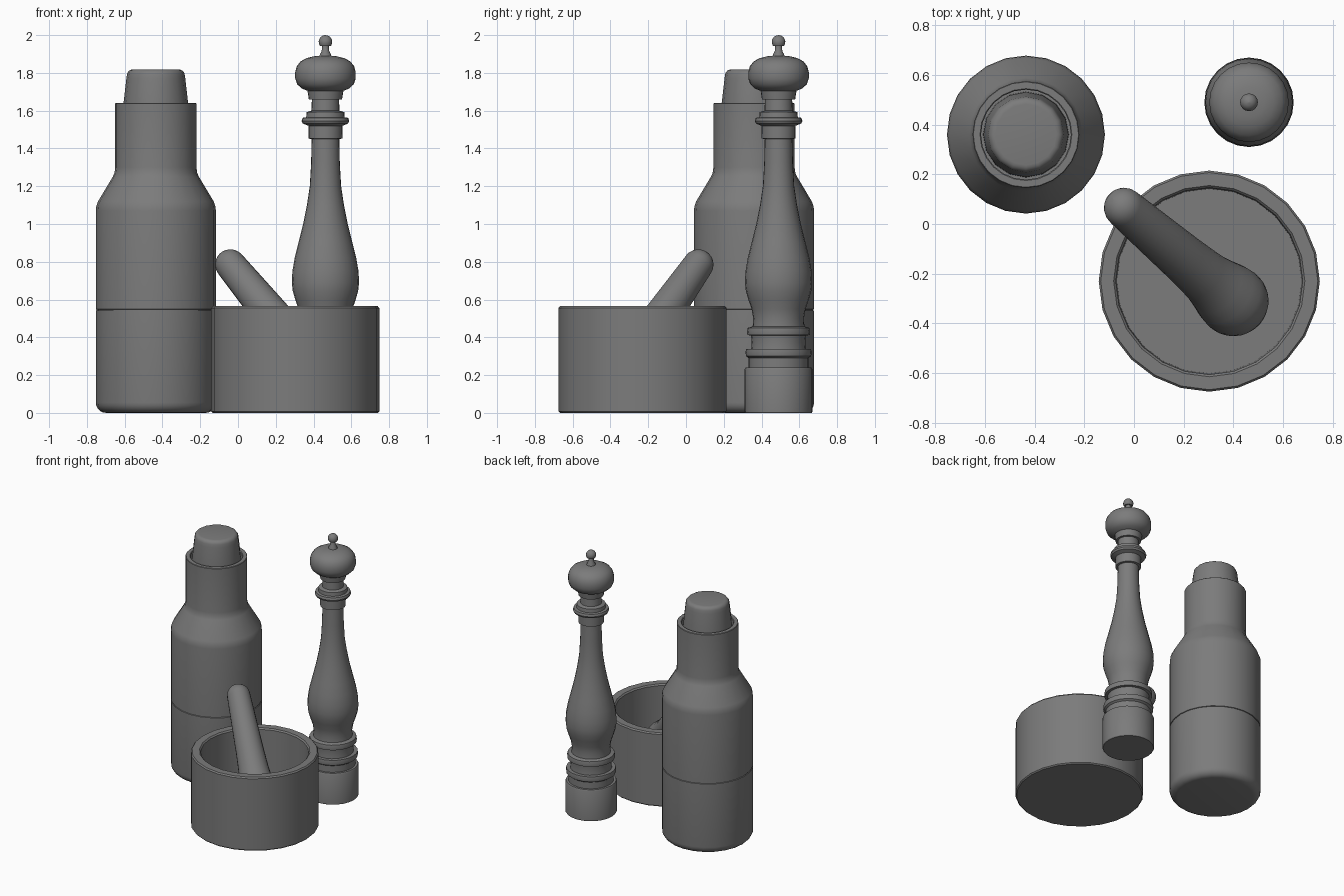
import bpy, bmesh, math
from mathutils import Vector

if "Cube" in bpy.data.objects:
    bpy.data.objects.remove(bpy.data.objects["Cube"], do_unlink=True)

grey = bpy.data.materials.new("plain grey")
grey.use_nodes = True
colour = (0.2, 0.2, 0.2, 1)
grey.diffuse_color = colour
grey.node_tree.nodes["Principled BSDF"].inputs["Base Color"].default_value = colour


def lathe(name, profile, location, sides=24, axis=None):
    """Turn a (radius, height) profile, listed upwards, around z or a given axis."""
    bm = bmesh.new()
    rings = []
    for r, z in profile:
        if r == 0:
            rings.append([bm.verts.new((0, 0, z))] * sides)
        else:
            angles = [2 * math.pi * i / sides for i in range(sides)]
            rings.append([bm.verts.new((r * math.cos(a), r * math.sin(a), z)) for a in angles])
    for low, high in zip(rings, rings[1:]):
        for i in range(sides):
            j = (i + 1) % sides
            corners = list(dict.fromkeys((low[i], low[j], high[j], high[i])))
            bm.faces.new(corners)
    bmesh.ops.recalc_face_normals(bm, faces=bm.faces)
    mesh = bpy.data.meshes.new(name)
    bm.to_mesh(mesh)
    bm.free()
    mesh.materials.append(grey)
    obj = bpy.data.objects.new(name, mesh)
    bpy.context.collection.objects.link(obj)
    obj.location = location
    if axis:
        obj.rotation_euler = axis.to_track_quat("Z", "Y").to_euler()
    bpy.ops.object.select_all(action="DESELECT")
    obj.select_set(True)
    bpy.context.view_layer.objects.active = obj
    bpy.ops.object.shade_smooth_by_angle(angle=math.radians(32))
    return obj


def arc(radius, centre_r, centre_z, start, end, steps=5):
    """Rounded part of a profile; angles in degrees, zero pointing outwards."""
    angles = [math.radians(start + (end - start) * i / steps) for i in range(steps + 1)]
    return [(max(0, centre_r + radius * math.cos(a)), centre_z + radius * math.sin(a)) for a in angles]


# Bottle with a fine seam and an open neck rim
bottle_place = (-0.435, 0.36, 0)
lathe("bottle", [(0, 0)] + arc(0.055, 0.263, 0.055, -90, 0) + [
    (0.318, 0.541), (0.313, 0.543), (0.313, 0.547), (0.318, 0.549),
    (0.318, 1.07), (0.315, 1.095), (0.306, 1.12),
    (0.228, 1.25), (0.219, 1.27), (0.215, 1.3),
    (0.215, 1.637), (0.212, 1.64), (0.185, 1.64), (0.181, 1.636),
    (0.181, 1.59), (0, 1.59)], bottle_place)

# Stopper tapering up from the neck
lathe("bottle_stopper", [(0, 1.58), (0.173, 1.58), (0.171, 1.64), (0.156, 1.77)]
      + arc(0.03, 0.123, 1.788, 10, 90, 4) + [(0, 1.818)], bottle_place, sides=16)

# Mortar bowl
lathe("mortar", [
    (0, 0), (0.437, 0), (0.445, 0.008), (0.445, 0.555), (0.437, 0.565),
    (0.385, 0.565), (0.376, 0.555), (0.372, 0.1), (0, 0.1)], (0.303, -0.23, 0))

# Pestle leaning on the rim, its heavy end down
tip = Vector((-0.04, 0.065, 0.785))
heavy_end = Vector((0.4, -0.31, 0.25))
length = (tip - heavy_end).length
shaft = [(0.136, 0.06), (0.122, 0.12), (0.111, 0.18), (0.106, 0.23), (0.098, 0.36)]
lathe("pestle", arc(0.142, 0, 0, -90, 5, 7) + shaft + arc(0.081, 0, length, 0, 90, 6),
      heavy_end, axis=tip - heavy_end)

# Turned mill body: base, rings, vase shape and collar
mill_place = (0.463, 0.49, 0)
lathe("mill_body", [
    (0, 0), (0.176, 0), (0.18, 0.006), (0.18, 0.23), (0.175, 0.24),
    (0.158, 0.24), (0.158, 0.29), (0.172, 0.3), (0.175, 0.32), (0.172, 0.338),
    (0.145, 0.338), (0.142, 0.375), (0.146, 0.41), (0.165, 0.412), (0.167, 0.43),
    (0.163, 0.45), (0.137, 0.458), (0.134, 0.5), (0.143, 0.55), (0.16, 0.6),
    (0.173, 0.645), (0.178, 0.69), (0.175, 0.75), (0.163, 0.82), (0.143, 0.9),
    (0.118, 1.0), (0.098, 1.1), (0.083, 1.2), (0.076, 1.32), (0.073, 1.45),
    (0.089, 1.452), (0.09, 1.52), (0.12, 1.532), (0.126, 1.545), (0.121, 1.562),
    (0.102, 1.565), (0.1, 1.592), (0.074, 1.6), (0.072, 1.665), (0, 1.665)], mill_place)

# Mill head
lathe("mill_head", [
    (0, 1.66), (0.088, 1.66), (0.095, 1.705), (0.125, 1.717), (0.15, 1.74),
    (0.16, 1.77), (0.16, 1.805), (0.152, 1.835), (0.133, 1.86), (0.1, 1.878),
    (0.06, 1.888), (0, 1.89)], mill_place)

# Finial knob
lathe("mill_knob", [(0, 1.88), (0.032, 1.88), (0.03, 1.897), (0.02, 1.915), (0.018, 1.945)]
      + arc(0.036, 0, 1.964, -35, 90, 6), mill_place, sides=16)
